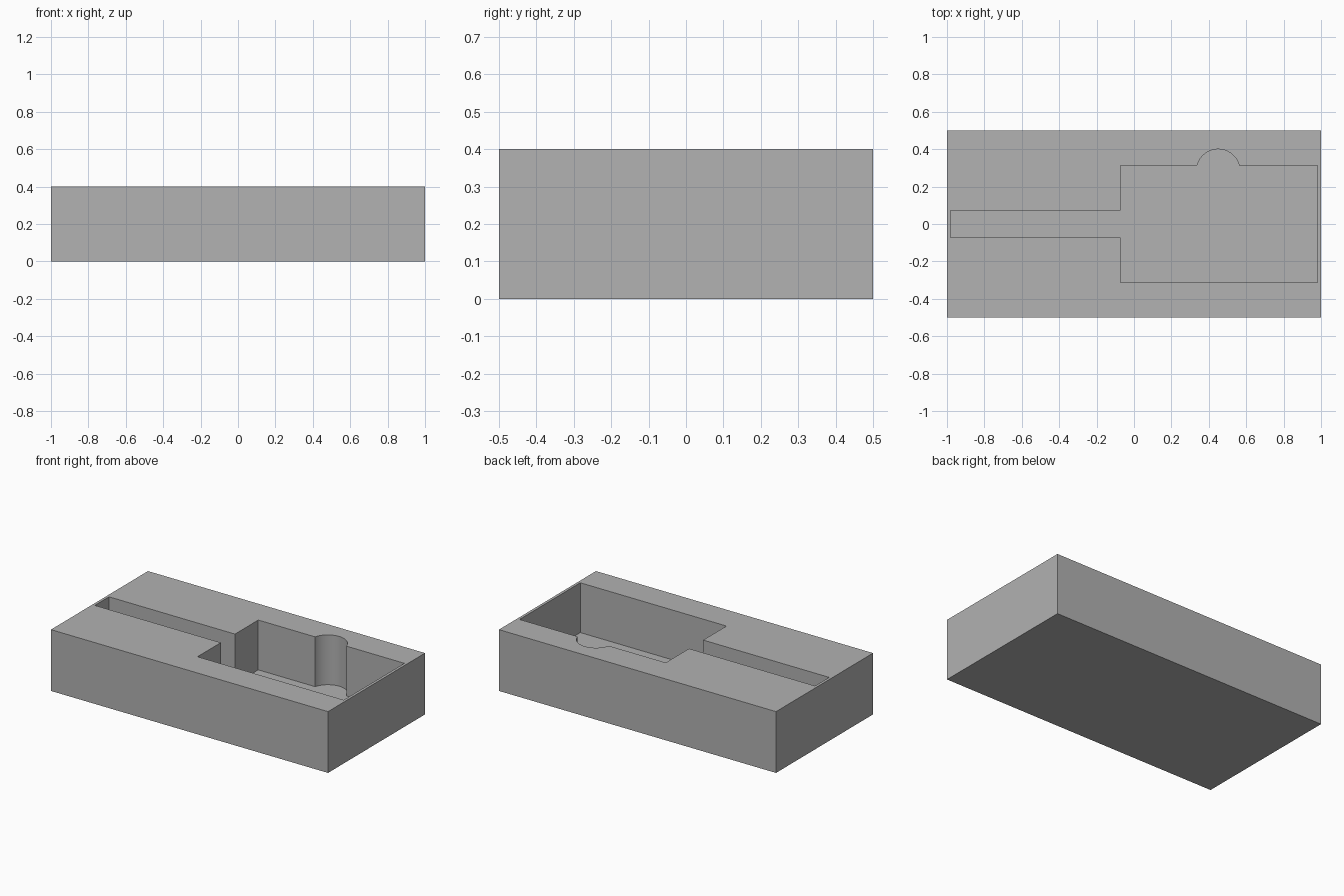
import bpy
import bmesh
from math import asin, cos, pi, sin, radians

cube = bpy.data.objects.get("Cube")
if cube:
    bpy.data.objects.remove(cube, do_unlink=True)

# Single flat grey
grey = bpy.data.materials.new("grey")
grey.use_nodes = True
grey.diffuse_color = (0.445, 0.445, 0.445, 1)
grey.node_tree.nodes["Principled BSDF"].inputs["Base Color"].default_value = grey.diffuse_color


def prism(name, outline, bottom, top):
    """Extrude a flat outline into a closed solid."""
    bm = bmesh.new()
    base = bm.faces.new([bm.verts.new((x, y, bottom)) for x, y in outline])
    grown = bmesh.ops.extrude_face_region(bm, geom=[base])["geom"]
    verts = [v for v in grown if isinstance(v, bmesh.types.BMVert)]
    bmesh.ops.translate(bm, verts=verts, vec=(0, 0, top - bottom))
    bmesh.ops.recalc_face_normals(bm, faces=bm.faces)
    mesh = bpy.data.meshes.new(name)
    bm.to_mesh(mesh)
    bm.free()
    mesh.materials.append(grey)
    obj = bpy.data.objects.new(name, mesh)
    bpy.context.collection.objects.link(obj)
    return obj


# Block
block = prism("block", [(-1, -0.5), (1, -0.5), (1, 0.5), (-1, 0.5)], 0, 0.4)

# Recess outline: wide pocket, rounded finger notch, narrow channel
left, right, half = -0.073, 0.982, 0.313
slot_end, slot_half = -0.982, 0.073
notch_x, notch_y, radius, steps = 0.45, 0.284, 0.116, 32
start = asin((half - notch_y) / radius)
notch = []
for i in range(steps + 1):
    a = start + (pi - 2 * start) * i / steps
    notch.append((notch_x + radius * cos(a), notch_y + radius * sin(a)))
outline = [(left, -half), (right, -half), (right, half), *notch, (left, half),
           (left, slot_half), (slot_end, slot_half),
           (slot_end, -slot_half), (left, -slot_half)]
cutter = prism("recess_cutter", outline, 0.075, 0.6)
cutter.hide_render = True

# Cut the recess and keep the result
cut = block.modifiers.new("recess", "BOOLEAN")
cut.operation = "DIFFERENCE"
cut.solver = "EXACT"
cut.object = cutter
bpy.ops.object.select_all(action="DESELECT")
block.select_set(True)
bpy.context.view_layer.objects.active = block
bpy.ops.object.modifier_apply(modifier=cut.name)
bpy.data.objects.remove(cutter, do_unlink=True)

# Smooth notch wall, sharp edges elsewhere
bpy.ops.object.shade_smooth_by_angle(angle=radians(30))
